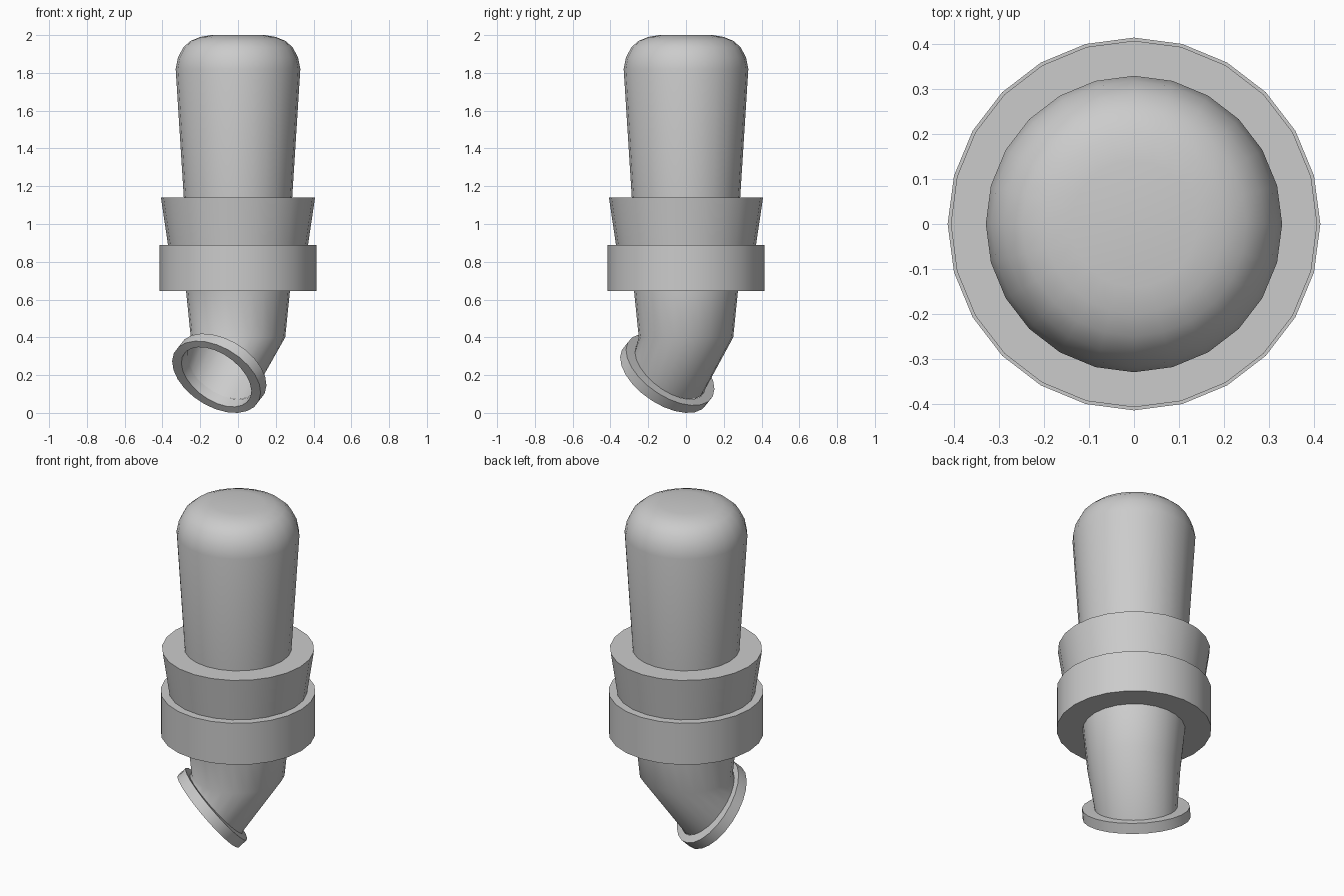
import bpy, bmesh, math

if "Cube" in bpy.data.objects:
    bpy.data.objects.remove(bpy.data.objects["Cube"])

N = 24
R2 = math.sqrt(0.5)


def circle(r, z):
    return [(r * math.sin(2 * math.pi * i / N), r * math.cos(2 * math.pi * i / N), z)
            for i in range(N)]


def tilted(s0, z0, ds, dz, t):
    """Tilted oval facing the -x -y diagonal; s runs along the diagonal, t across it."""
    pts = []
    for i in range(N):
        # angle offset keeps the points lined up with circle()
        a = 2 * math.pi * i / N - math.pi / 4
        s = s0 + ds * math.cos(a)
        w = t * math.sin(a)
        z = z0 + dz * math.cos(a) + 0.04 * w
        pts.append(((s + w) * R2, (s - w) * R2, z))
    return pts


def loft(name, loops, cap_end=False, closed=False, angle=35):
    bm = bmesh.new()
    rings = [[bm.verts.new(p) for p in loop] for loop in loops]
    pairs = list(zip(rings, rings[1:]))
    if closed:
        pairs.append((rings[-1], rings[0]))
    for a, b in pairs:
        for i in range(N):
            j = (i + 1) % N
            bm.faces.new((a[i], b[i], b[j], a[j]))
    if cap_end:
        bm.faces.new(rings[-1])
    bmesh.ops.recalc_face_normals(bm, faces=bm.faces)
    me = bpy.data.meshes.new(name)
    bm.to_mesh(me)
    bm.free()
    ob = bpy.data.objects.new(name, me)
    bpy.context.collection.objects.link(ob)
    bpy.ops.object.select_all(action='DESELECT')
    ob.select_set(True)
    bpy.context.view_layer.objects.active = ob
    bpy.ops.object.shade_smooth_by_angle(angle=math.radians(angle))
    return ob


# Domed body flowing down into the slanted spout
profile = [(0.25, 0.40), (0.275, 0.645), (0.287, 1.14), (0.33, 1.82), (0.318, 1.88),
           (0.29, 1.935), (0.25, 1.97), (0.20, 1.99), (0.14, 2.0)]
loft("body", [tilted(-0.122, 0.228, 0.138, -0.155, 0.223)]
     + [circle(r, z) for r, z in profile], cap_end=True, angle=60)

# Two collars around the body
loft("lower_collar", [circle(0.27, 0.645), circle(0.415, 0.645),
                      circle(0.415, 0.89), circle(0.27, 0.89)], closed=True)
loft("upper_collar", [circle(0.27, 0.885), circle(0.37, 0.885),
                      circle(0.408, 1.14), circle(0.27, 1.14)], closed=True)

# Rim around the spout opening
back, front = (-0.118, 0.230), (-0.162, 0.190)
outer, inner = (0.16, -0.19, 0.29), (0.138, -0.158, 0.223)
loft("spout_rim", [tilted(*back, *inner), tilted(*back, *outer),
                   tilted(*front, *outer), tilted(*front, *inner)], closed=True)
